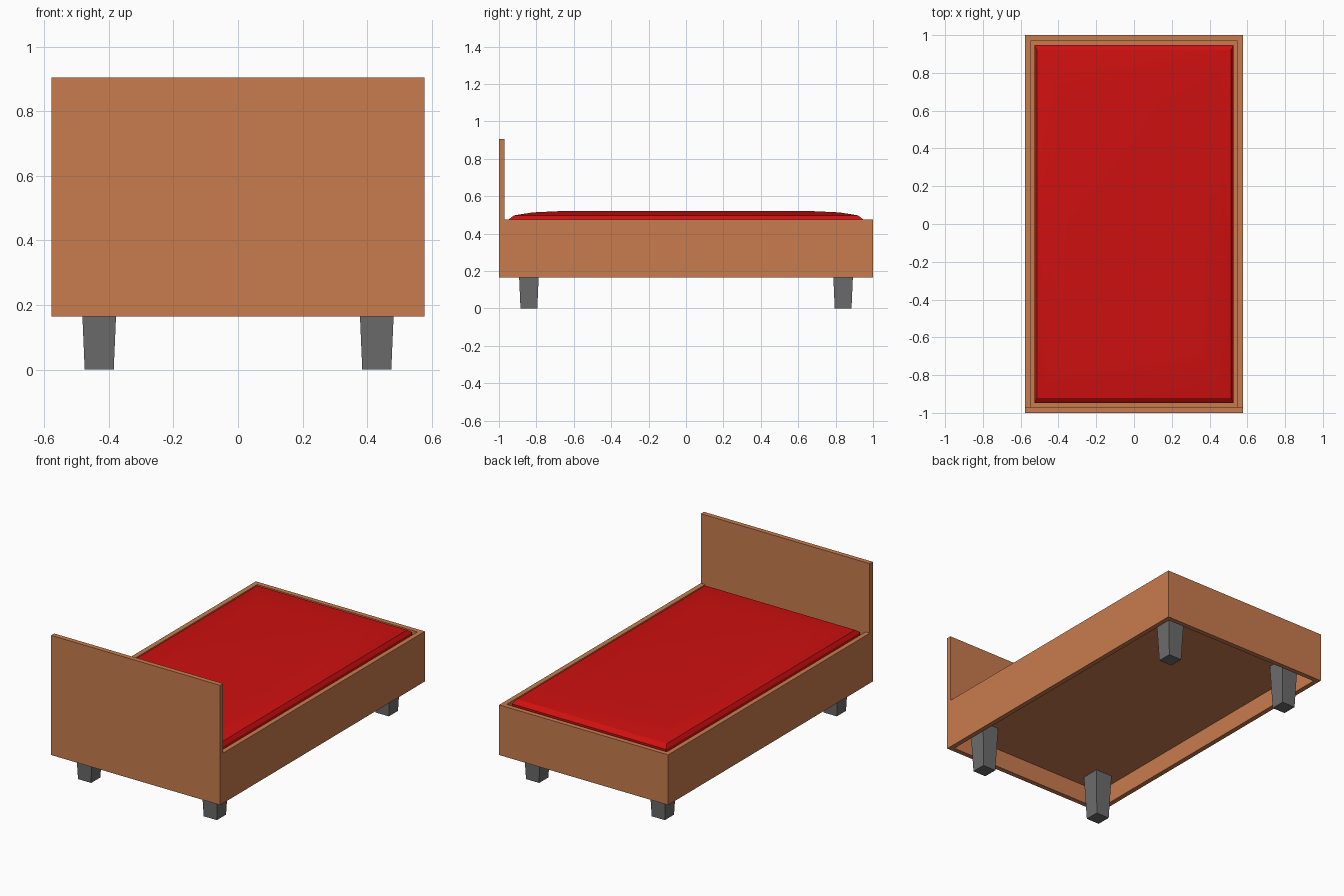
import bpy, bmesh

if "Cube" in bpy.data.objects:
    bpy.data.objects.remove(bpy.data.objects["Cube"])


def material(name, color):
    m = bpy.data.materials.new(name)
    m.diffuse_color = color
    m.use_nodes = True
    m.node_tree.nodes["Principled BSDF"].inputs["Base Color"].default_value = m.diffuse_color
    return m


wood = material("wood", (0.58, 0.20, 0.075, 1))
red = material("red_fabric", (0.62, 0.005, 0.005, 1))
grey = material("dark_grey", (0.15, 0.15, 0.15, 1))


def loft(name, loops, mat, center=(0, 0), closed=False):
    """Stack rectangles (half x, half y, z); cap the ends or join them into a ring."""
    bm = bmesh.new()
    cx, cy = center
    rings = [[bm.verts.new((cx + sx * hx, cy + sy * hy, z))
              for sx, sy in ((-1, -1), (1, -1), (1, 1), (-1, 1))]
             for hx, hy, z in loops]
    pairs = list(zip(rings, rings[1:]))
    if closed:
        pairs.append((rings[-1], rings[0]))
    else:
        bm.faces.new(rings[0][::-1])
        bm.faces.new(rings[-1])
    for a, b in pairs:
        for i in range(4):
            j = (i + 1) % 4
            bm.faces.new((a[i], a[j], b[j], b[i]))
    bmesh.ops.recalc_face_normals(bm, faces=bm.faces)
    mesh = bpy.data.meshes.new(name)
    bm.to_mesh(mesh)
    bm.free()
    mesh.materials.append(mat)
    ob = bpy.data.objects.new(name, mesh)
    bpy.context.collection.objects.link(ob)
    return ob


HX, HY, T = 0.578, 1.0, 0.03
BOTTOM, RAIL, HEAD, BASE = 0.165, 0.475, 0.905, 0.28

# Hollow frame of four rails
loft("bed_frame", [(HX, HY, BOTTOM), (HX, HY, RAIL),
                   (HX - T, HY - T, RAIL), (HX - T, HY - T, BOTTOM)],
     wood, closed=True)

# Headboard standing on the front rail
loft("headboard", [(HX, T / 2, RAIL), (HX, T / 2, HEAD)], wood, (0, -HY + T / 2))

# Recessed base board
loft("base_board", [(HX - T, HY - T, BASE), (HX - T, HY - T, BASE + 0.03)], wood)

# Softly domed mattress
mattress = loft("mattress", [(0.528, 0.948, BASE + 0.03), (0.528, 0.948, 0.475),
                             (0.513, 0.92, 0.497), (0.45, 0.82, 0.513),
                             (0.36, 0.67, 0.52)], red)
mattress.data.shade_smooth()
bpy.context.view_layer.objects.active = mattress
mattress.select_set(True)
bpy.ops.object.shade_smooth_by_angle(angle=0.5)

# Tapered legs reaching up to the base board
for sx, side in ((-1, "left"), (1, "right")):
    for sy, end in ((-1, "front"), (1, "back")):
        loft(f"{end}_{side}_leg", [(0.045, 0.045, 0), (0.057, 0.057, BASE)],
             grey, (sx * 0.43, sy * 0.84))
